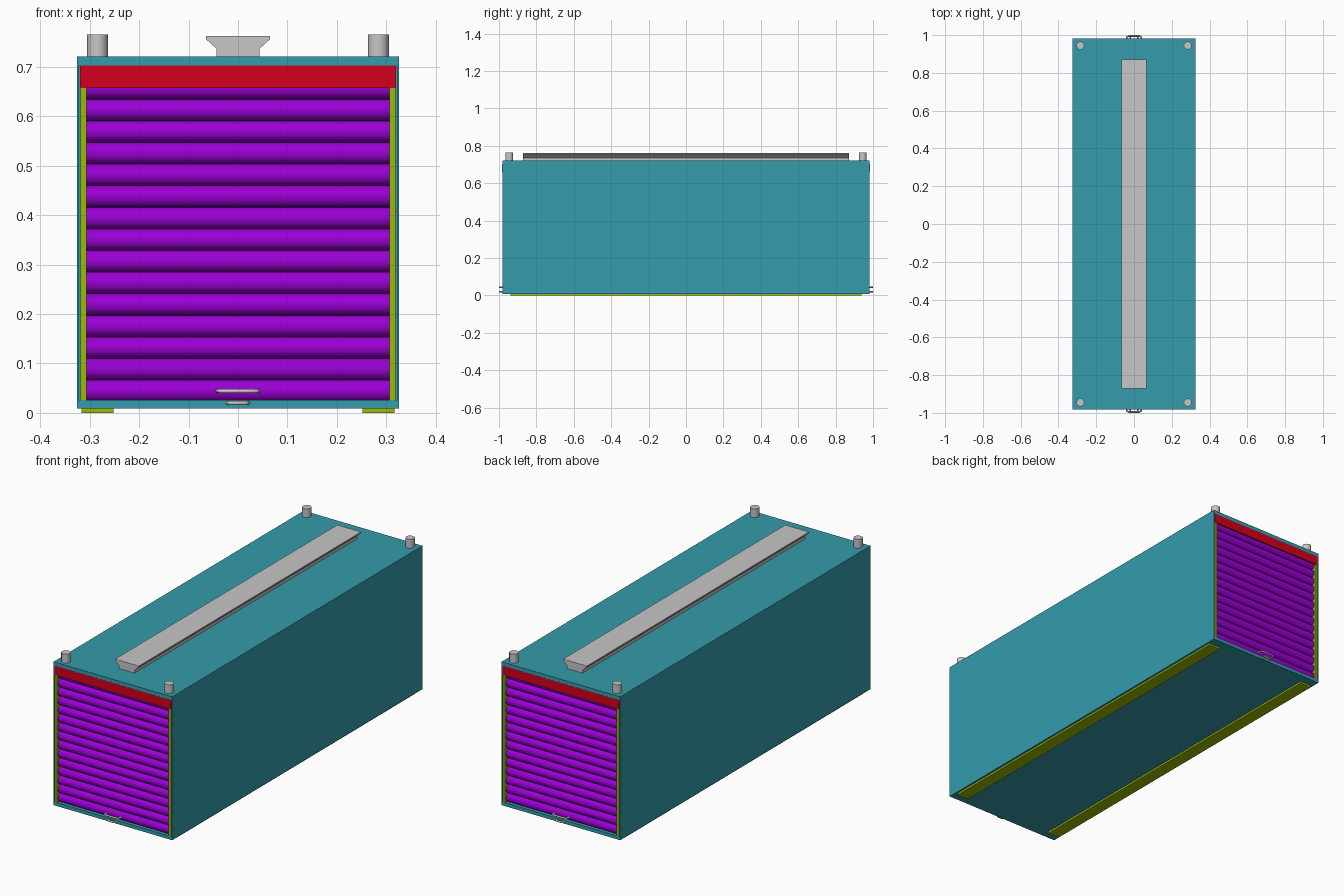
import bpy, bmesh, math
from mathutils import Matrix

if "Cube" in bpy.data.objects:
    bpy.data.objects.remove(bpy.data.objects["Cube"], do_unlink=True)


def material(name, rgb):
    m = bpy.data.materials.new(name)
    m.use_nodes = True
    m.diffuse_color = (*rgb, 1)
    m.node_tree.nodes["Principled BSDF"].inputs["Base Color"].default_value = (*rgb, 1)
    return m


TEAL = material("teal", (0.035, 0.33, 0.41))
PURPLE = material("purple", (0.33, 0.0, 0.67))
RED = material("red", (0.66, 0.0, 0.012))
LIME = material("lime", (0.33, 0.5, 0.0))
GREY = material("grey", (0.57, 0.57, 0.57))


def finish(bm, name, mat, mirror=(False, False), smooth=False):
    bmesh.ops.recalc_face_normals(bm, faces=bm.faces)
    mesh = bpy.data.meshes.new(name)
    bm.to_mesh(mesh)
    bm.free()
    obj = bpy.data.objects.new(name, mesh)
    bpy.context.collection.objects.link(obj)
    mesh.materials.clear()
    mesh.materials.append(mat)
    if any(mirror):
        mod = obj.modifiers.new("mirror", "MIRROR")
        mod.use_axis = (*mirror, False)
        mod.use_mirror_merge = False
    if smooth:
        bpy.ops.object.select_all(action="DESELECT")
        obj.select_set(True)
        bpy.context.view_layer.objects.active = obj
        bpy.ops.object.shade_smooth_by_angle(angle=math.radians(40))


def box_mesh(x, y, z):
    bm = bmesh.new()
    size = [b - a for a, b in (x, y, z)]
    mid = [(a + b) / 2 for a, b in (x, y, z)]
    bmesh.ops.create_cube(bm, size=1, matrix=Matrix.Translation(mid) @ Matrix.Diagonal((*size, 1)))
    return bm


# Long body with a shallow doorway recessed into each end
bm = box_mesh((-0.326, 0.326), (-0.982, 0.982), (0.009, 0.721))
bm.normal_update()
for end in [f for f in bm.faces if abs(f.normal.y) > 0.9]:
    bmesh.ops.inset_individual(bm, faces=[end], thickness=0.007)
    for v in end.verts:
        v.co.z = 0.702 if v.co.z > 0.4 else 0.026
    bmesh.ops.inset_individual(bm, faces=[end], thickness=0, depth=-0.03)
finish(bm, "body", TEAL)

# Roller shutter: rounded slats stacked up the doorway
SLATS, PITCH, BOTTOM, STEPS = 15, 0.0437, 0.0226, 12
bm = bmesh.new()
previous = None
for i in range(SLATS * STEPS + 1):
    angle = math.pi * (i % STEPS) / STEPS
    height = (i // STEPS + (1 - math.cos(angle)) / 2) * PITCH
    y = -0.954 - 0.021 * math.sin(angle)
    row = [bm.verts.new((x, y, BOTTOM + height)) for x in (-0.319, 0.319)]
    if previous:
        bm.faces.new((previous[0], previous[1], row[1], row[0]))
    previous = row
finish(bm, "roller_shutter", PURPLE, (False, True), smooth=True)

# Header panel, side rails and floor skids
finish(box_mesh((-0.32, 0.32), (-0.9825, -0.953), (0.657, 0.7025)), "door_header", RED, (False, True))
finish(box_mesh((0.306, 0.319), (-0.9815, -0.953), (0.026, 0.657)), "door_rail", LIME, (True, True))
finish(box_mesh((0.252, 0.316), (-0.937, 0.937), (0, 0.0095)), "floor_skid", LIME, (True, False))

# Roof rail with a flared cross-section
bm = bmesh.new()
half = [(0.043, 0.72), (0.043, 0.736), (0.065, 0.756), (0.065, 0.762)]
outline = half + [(-x, z) for x, z in reversed(half)]
face = bm.faces.new([bm.verts.new((x, -0.872, z)) for x, z in outline])
extruded = bmesh.ops.extrude_face_region(bm, geom=[face])["geom"]
bmesh.ops.translate(bm, vec=(0, 1.744, 0), verts=[v for v in extruded if isinstance(v, bmesh.types.BMVert)])
finish(bm, "roof_rail", GREY)

# Corner posts on the roof
bm = bmesh.new()
bmesh.ops.create_cone(bm, cap_ends=True, segments=24, radius1=0.021, radius2=0.021,
                      depth=0.046, matrix=Matrix.Translation((0.284, 0.945, 0.742)))
finish(bm, "corner_post", GREY, (True, True), smooth=True)


# Bent-bar pull handles
def pull(name, half_width, z, base, front, radius):
    curve = bpy.data.curves.new(name, "CURVE")
    curve.dimensions = "3D"
    curve.bevel_depth = radius
    curve.bevel_resolution = 3
    curve.use_fill_caps = True
    w = half_width - radius
    points = [(-w, base), (-w * 0.9, front + 0.004), (-w * 0.65, front),
              (w * 0.65, front), (w * 0.9, front + 0.004), (w, base)]
    spline = curve.splines.new("POLY")
    spline.points.add(len(points) - 1)
    for p, (x, y) in zip(spline.points, points):
        p.co = (x, y, z, 1)
    temp = bpy.data.objects.new(name + "_path", curve)
    bpy.context.collection.objects.link(temp)
    bpy.context.view_layer.update()
    bm = bmesh.new()
    shape = bpy.data.meshes.new_from_object(temp.evaluated_get(bpy.context.evaluated_depsgraph_get()))
    bm.from_mesh(shape)
    bpy.data.objects.remove(temp, do_unlink=True)
    bpy.data.meshes.remove(shape)
    finish(bm, name, GREY, (False, True), smooth=True)


pull("shutter_handle", 0.046, 0.044, -0.968, -0.9955, 0.0045)
pull("sill_latch", 0.025, 0.02, -0.978, -0.9955, 0.0045)
